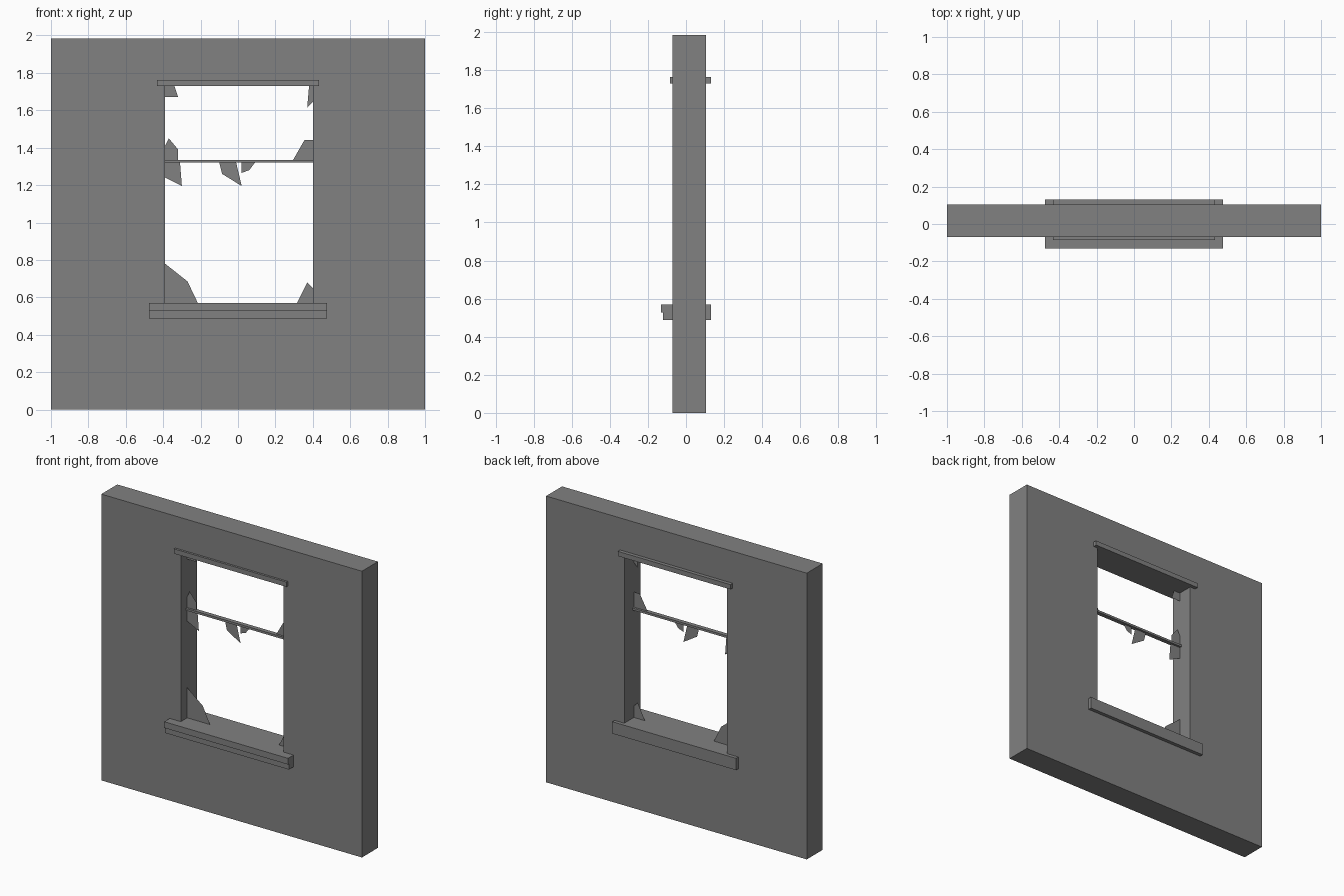
import bpy
import bmesh

cube = bpy.data.objects.get("Cube")
if cube:
    bpy.data.objects.remove(cube, do_unlink=True)

GREY = (0.22, 0.22, 0.22, 1)
grey = bpy.data.materials.new("plain_grey")
grey.use_nodes = True
grey.diffuse_color = GREY
grey.node_tree.nodes["Principled BSDF"].inputs["Base Color"].default_value = GREY


def finish(name, bm):
    mesh = bpy.data.meshes.new(name)
    bm.to_mesh(mesh)
    bm.free()
    mesh.materials.append(grey)
    obj = bpy.data.objects.new(name, mesh)
    bpy.context.scene.collection.objects.link(obj)
    return obj


def extrude(name, points, axis, start, end):
    """Extrude a closed profile along x or y."""
    bm = bmesh.new()
    place = (lambda a, b: (start, a, b)) if axis == "x" else (lambda a, b: (a, start, b))
    face = bm.faces.new([bm.verts.new(place(a, b)) for a, b in points])
    if end != start:
        out = bmesh.ops.extrude_face_region(bm, geom=[face])
        move = (end - start, 0, 0) if axis == "x" else (0, end - start, 0)
        verts = [v for v in out["geom"] if isinstance(v, bmesh.types.BMVert)]
        bmesh.ops.translate(bm, verts=verts, vec=move)
        bmesh.ops.recalc_face_normals(bm, faces=bm.faces)
    return finish(name, bm)


def rect(a0, a1, b0, b1):
    return [(a0, b0), (a1, b0), (a1, b1), (a0, b1)]


LEFT, RIGHT, SILL, HEAD = -0.39, 0.40, 0.57, 1.73
BAR_LOW, BAR_TOP = 1.32, 1.335

# Wall with a window opening; sill and lintel cover the opening's ends
bm = bmesh.new()
outer = rect(-1, 1, 0, 1.985)
inner = rect(LEFT, RIGHT, SILL - 0.03, HEAD + 0.02)
rings = [[[bm.verts.new((x, y, z)) for x, z in ring] for ring in (outer, inner)]
         for y in (-0.07, 0.105)]
(front_out, front_in), (back_out, back_in) = rings
for i in range(4):
    j = (i + 1) % 4
    for a, b in ((front_out, front_in), (back_out, back_in),
                 (front_out, back_out), (front_in, back_in)):
        bm.faces.new((a[i], a[j], b[j], b[i]))
bmesh.ops.recalc_face_normals(bm, faces=bm.faces)
finish("wall", bm)

# Stepped sill, lintel and middle bar
extrude("sill", [(-0.13, SILL), (-0.13, 0.527), (-0.12, 0.527), (-0.12, 0.488),
                 (0.13, 0.488), (0.13, SILL)], "x", -0.475, 0.475)
extrude("lintel", rect(-0.085, 0.13, HEAD, 1.763), "x", -0.432, 0.432)
extrude("middle_bar", rect(-0.015, 0.015, BAR_LOW, BAR_TOP), "x", LEFT, RIGHT)

# Broken glass: flat shards in the window plane
shards = {
    "top_left": [(LEFT, HEAD), (-0.34, HEAD), (-0.32, 1.67), (LEFT, 1.67)],
    "top_right": [(0.38, HEAD), (RIGHT, HEAD), (RIGHT, 1.645), (0.37, 1.615)],
    "upper_left": [(LEFT, BAR_TOP), (LEFT, 1.41), (-0.37, 1.45), (-0.32, 1.39),
                   (-0.32, BAR_TOP)],
    "upper_right": [(0.295, BAR_TOP), (0.355, 1.44), (RIGHT, 1.44), (RIGHT, BAR_TOP)],
    "hanging_left": [(LEFT, BAR_LOW), (-0.31, BAR_LOW), (-0.3, 1.195), (LEFT, 1.24)],
    "hanging_middle": [(-0.1, BAR_LOW), (-0.01, BAR_LOW), (0.02, 1.195), (-0.085, 1.26)],
    "hanging_small": [(0.02, BAR_LOW), (0.09, BAR_LOW), (0.06, 1.28), (0.02, 1.265)],
    "bottom_left": [(LEFT, SILL), (LEFT, 0.78), (-0.27, 0.685), (-0.215, SILL)],
    "bottom_right": [(0.315, SILL), (0.37, 0.68), (RIGHT, 0.65), (RIGHT, SILL)],
}
for name, points in shards.items():
    extrude("glass_shard_" + name, points, "y", 0, 0)
